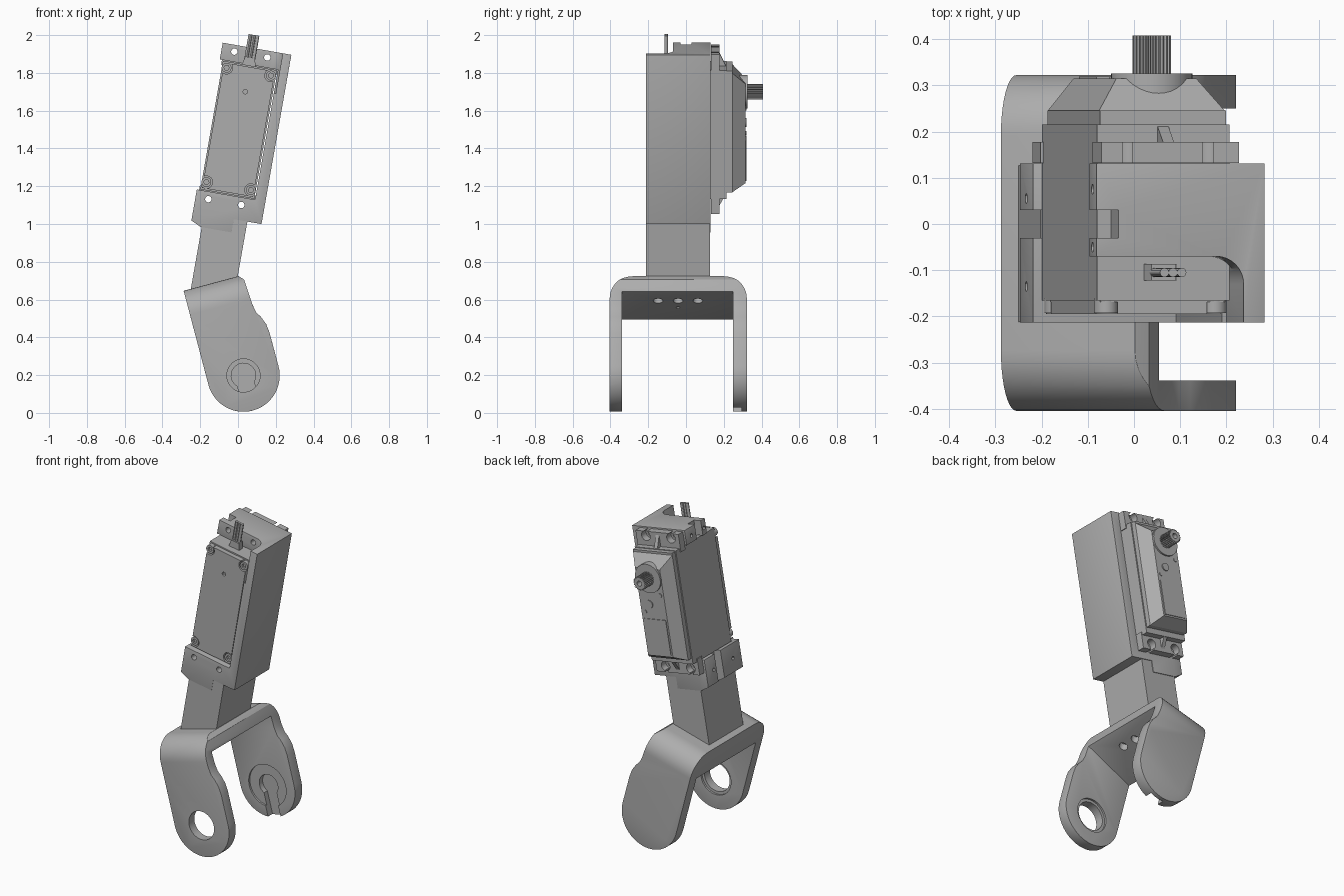
import bpy, bmesh
from math import sin, cos, pi, radians
from mathutils import Matrix

cube = bpy.data.objects.get("Cube")
if cube:
    bpy.data.objects.remove(cube, do_unlink=True)

grey = bpy.data.materials.new("plain grey")
grey.use_nodes = True
tone = (0.42, 0.42, 0.42, 1)
grey.diffuse_color = tone
grey.node_tree.nodes["Principled BSDF"].inputs["Base Color"].default_value = tone

# Tilted frames: UPPER leans right, LOWER leans left about the pivot
UPPER = Matrix.Rotation(radians(10), 4, 'Y')
LOWER = Matrix.Translation((0.029, 0, 0.198)) @ Matrix.Rotation(radians(-15), 4, 'Y')
AXES = {'u': lambda p, q, a: (a, p, q),
        'y': lambda p, q, a: (p, a, q),
        'v': lambda p, q, a: (p, q, a)}


def loft(name, ring0, ring1, a0, a1, frame, axis='y'):
    """Solid between two matching outlines placed along an axis."""
    bm = bmesh.new()
    ends = [[bm.verts.new(frame @ Matrix.Translation(AXES[axis](p, q, a)).to_translation())
             for p, q in ring] for ring, a in ((ring0, a0), (ring1, a1))]
    n = len(ring0)
    for end in ends:
        bm.faces.new(end)
    for i in range(n):
        j = (i + 1) % n
        bm.faces.new((ends[0][i], ends[0][j], ends[1][j], ends[1][i]))
    bmesh.ops.recalc_face_normals(bm, faces=bm.faces)
    mesh = bpy.data.meshes.new(name)
    bm.to_mesh(mesh)
    bm.free()
    mesh.materials.append(grey)
    ob = bpy.data.objects.new(name, mesh)
    bpy.context.collection.objects.link(ob)
    return ob


def prism(name, ring, a0, a1, frame=UPPER, axis='y'):
    return loft(name, ring, ring, a0, a1, frame, axis)


def rect(p0, p1, q0, q1):
    return [(p0, q0), (p1, q0), (p1, q1), (p0, q1)]


def arc(p, q, r, start, end, n):
    return [(p + r * cos(radians(start + (end - start) * i / n)),
             q + r * sin(radians(start + (end - start) * i / n))) for i in range(n + 1)]


def disc(p, q, r, n=24):
    return arc(p, q, r, 0, 360, n)[:-1]


def apply(ob, mod):
    bpy.context.view_layer.objects.active = ob
    bpy.ops.object.modifier_apply(modifier=mod.name)


def cut(ob, cutter, op='DIFFERENCE'):
    mod = ob.modifiers.new("cut", 'BOOLEAN')
    mod.operation, mod.object, mod.solver = op, cutter, 'EXACT'
    apply(ob, mod)
    bpy.data.objects.remove(cutter, do_unlink=True)


def soften(ob, width, segments=3):
    mod = ob.modifiers.new("soften", 'BEVEL')
    mod.width, mod.segments = width, segments
    mod.limit_method, mod.angle_limit = 'ANGLE', radians(40)
    apply(ob, mod)


def drill(ob, ring, a0, a1, frame=UPPER, axis='y'):
    cut(ob, prism("cutter", ring, a0, a1, frame, axis))


# Lower fork: side outline trimmed by a round-shouldered arch, then hollowed
side = arc(0, 0, 0.192, 180, 360, 28) + [(0.192, 0.18), (0.187, 0.23), (0.17, 0.275),
       (0.152, 0.305), (0.143, 0.35), (0.135, 0.49), (0.11, 0.515), (-0.19, 0.515)]
fork = prism("lower_fork", side, -0.404, 0.322, LOWER)
arch = [(-0.404, -0.3), (0.322, -0.3)] + arc(0.192, 0.385, 0.13, 0, 90, 10) \
    + arc(-0.274, 0.385, 0.13, 90, 180, 10)
cut(fork, prism("cutter", arch, -0.4, 0.4, LOWER, 'u'), 'INTERSECT')
drill(fork, [(-0.3, -0.4), (0.3, -0.4), (0.3, 0.455), (-0.3, 0.335)], -0.338, 0.25, LOWER)
soften(fork, 0.015)
drill(fork, disc(0, 0, 0.088, 40), -0.5, -0.2, LOWER)
drill(fork, disc(0, 0, 0.105, 40), -0.35, -0.2, LOWER)
# Keyhole pocket inside the back leg
drill(fork, disc(0, 0, 0.13, 40), 0.2, 0.262, LOWER)
drill(fork, [(-0.045, -0.3), (0.045, -0.3)] + arc(0, 0, 0.065, -46, 226, 24), 0.2, 0.295, LOWER)
for y in (-0.148, -0.042, 0.063):
    drill(fork, disc(0.03, y, 0.026, 16), 0.3, 0.44, LOWER, 'v')
drill(fork, disc(-0.05, -0.042, 0.01, 12), 0.3, 0.42, LOWER, 'v')

# Stem between the fork and the holder
prism("stem", [(-0.36, 0.59), (-0.127, 0.69), (-0.127, 1.03), (-0.36, 1.03)], -0.212, 0.127)

# Holder: C-shaped bracket around the motor
holder = prism("motor_holder", [(-0.42, 1.916), (-0.051, 1.916), (-0.051, 1.006), (-0.2, 1.006),
               (-0.2, 0.935), (-0.365, 0.935), (-0.42, 0.96)], -0.213, 0.131)
drill(holder, rect(-0.6, -0.107, 1.127, 1.826), -0.5, 0.5)
notch = [(-0.6, -0.4), (-0.097, -0.4)] + arc(-0.157, -0.13, 0.06, 0, 90, 8) + [(-0.6, -0.07)]
drill(holder, notch, 1.7, 2.1, UPPER, 'v')
soften(holder, 0.018)
drill(holder, rect(-0.6, -0.372, -0.03, 0.03), 0.8, 2.1, UPPER, 'v')
for v in (1.087, 1.88):
    for u in (-0.351, -0.174):
        drill(holder, disc(u, v, 0.017, 16), -0.5, 0.5)
for y, v in ((0.055, 1.04), (-0.135, 1.04), (0.075, 1.865), (-0.05, 1.865)):
    drill(holder, disc(y, v, 0.011, 12), -0.5, -0.38, UPPER, 'u')

# Motor body with front lid
MID, AXLE = -0.2575, 1.681
case = rect(-0.402, -0.112, 1.131, 1.822)
prism("motor_case", case, -0.165, 0.215)
lid = prism("motor_lid", rect(-0.394, -0.12, 1.14, 1.814), -0.195, -0.165)
screws = [(u, v) for u in (-0.377, -0.138) for v in (1.174, 1.789)]
for u, v in screws:
    drill(lid, disc(u, v, 0.033, 20), -0.3, -0.169)
drill(lid, disc(MID, AXLE, 0.012, 12), -0.3, -0.18)
for u, v in screws:
    screw = prism("lid_screw", disc(u, v, 0.026, 20), -0.192, -0.16)
    drill(screw, disc(u, v, 0.014, 6), -0.3, -0.178)

# Rear gear cover: straight rim, then chamfered cap
prism("gear_rim", rect(-0.395, -0.119, 1.165, 1.818), 0.215, 0.245)
loft("gear_cap", rect(-0.395, -0.119, 1.165, 1.805), rect(-0.345, -0.17, 1.205, 1.738),
     0.245, 0.315, UPPER)
prism("cover_plate", rect(-0.335, -0.18, 1.215, 1.43), 0.31, 0.319)
prism("cover_stud", disc(-0.235, 1.52, 0.024), 0.31, 0.321)
for u, v in ((-0.32, 1.58), (-0.195, 1.47)):
    prism("cover_pin", disc(u, v, 0.012, 12), 0.31, 0.319)
prism("shaft_boss", disc(MID, AXLE, 0.088, 40), 0.25, 0.325)

# Splined output shaft
teeth = 24
spline = [((MID + r * cos(2 * pi * (i + k) / teeth)), AXLE + r * sin(2 * pi * (i + k) / teeth))
          for i in range(teeth) for k, r in ((0, 0.042), (0.3, 0.042), (0.5, 0.036), (0.8, 0.036))]
shaft = prism("output_shaft", spline, 0.32, 0.408)
drill(shaft, disc(MID, AXLE, 0.016, 16), 0.36, 0.5)

# Mounting ears with holes and a triangular rib each
for name, v0, v1, hole, root, tip in (("upper_ear", 1.8, 1.908, 1.88, 1.82, 1.905),
                                      ("lower_ear", 1.05, 1.15, 1.087, 1.133, 1.06)):
    ear = prism(name, rect(-0.408, -0.106, v0, v1), 0.132, 0.177)
    for u in (-0.351, -0.174):
        drill(ear, disc(u, hole, 0.03, 20), 0.1, 0.3)
        outer = v1 if name == "upper_ear" else v0
        drill(ear, rect(u - 0.011, u + 0.011, min(hole, outer) - 0.01, max(hole, outer) + 0.01),
              0.1, 0.3)
    prism(name + "_rib", [(0.17, root), (0.212, root), (0.17, tip)],
          MID - 0.012, MID + 0.012, UPPER, 'u')

# Cable: grommet and three wires
prism("cable_grommet", [(-0.302, 1.81), (-0.225, 1.81), (-0.237, 1.865), (-0.29, 1.865)],
      -0.122, -0.086)
for i in (-1, 0, 1):
    prism("cable_wire", disc(-0.264 + 0.019 * i, -0.105, 0.01, 12), 1.82, 1.985, UPPER, 'v')

# Smooth shading with sharp edges kept
for ob in bpy.context.collection.objects:
    if ob.type == 'MESH':
        bpy.ops.object.select_all(action='DESELECT')
        ob.select_set(True)
        bpy.context.view_layer.objects.active = ob
        bpy.ops.object.shade_smooth_by_angle(angle=radians(30))
